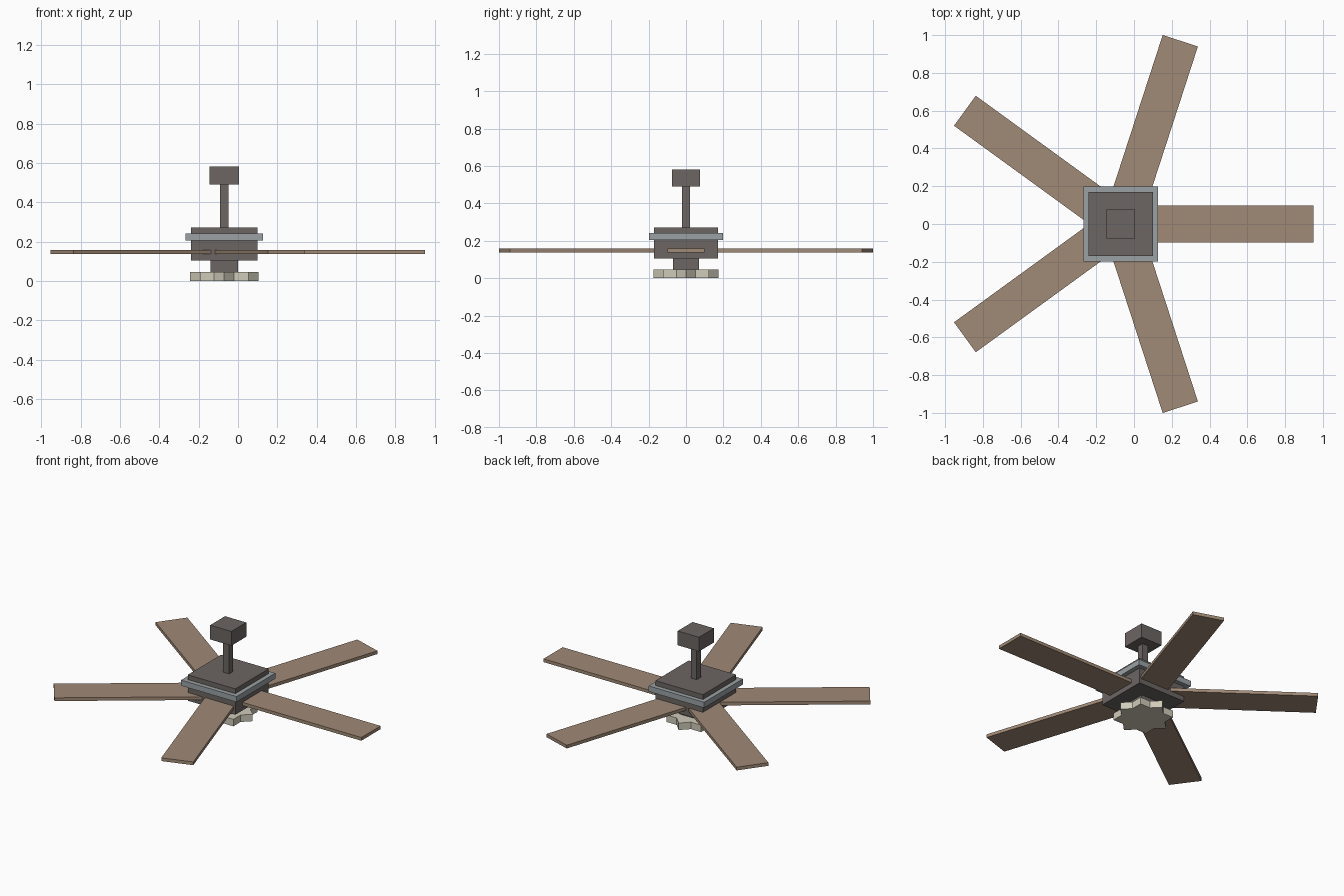
import bpy, bmesh, math
from mathutils import Matrix, Vector

if "Cube" in bpy.data.objects:
    bpy.data.objects.remove(bpy.data.objects["Cube"])

CX = -0.07  # hub axis


def material(name, rgb):
    m = bpy.data.materials.new(name)
    lin = [((c / 255 + 0.055) / 1.055) ** 2.4 for c in rgb]
    m.diffuse_color = (*lin, 1)
    m.use_nodes = True
    m.node_tree.nodes["Principled BSDF"].inputs["Base Color"].default_value = m.diffuse_color
    return m


wood = material("brown_wood", (160, 138, 118))
metal = material("dark_metal", (108, 102, 99))
silver = material("silver_trim", (155, 162, 165))
glass = material("cream_glass", (208, 203, 185))


def add_prism(name, outline, z0, z1, mat):
    """Extrude a flat outline around the hub axis from z0 to z1."""
    bm = bmesh.new()
    face = bm.faces.new([bm.verts.new((x, y, z0)) for x, y in outline])
    ext = bmesh.ops.extrude_face_region(bm, geom=[face])
    top = [v for v in ext["geom"] if isinstance(v, bmesh.types.BMVert)]
    bmesh.ops.translate(bm, vec=(0, 0, z1 - z0), verts=top)
    bmesh.ops.recalc_face_normals(bm, faces=bm.faces)
    me = bpy.data.meshes.new(name)
    bm.to_mesh(me)
    bm.free()
    me.materials.append(mat)
    ob = bpy.data.objects.new(name, me)
    ob.location.x = CX
    bpy.context.collection.objects.link(ob)
    return ob


def rect(x0, x1, h):
    return [(x0, -h), (x1, -h), (x1, h), (x0, h)]


# Square stacked parts of the mount and motor: half width, bottom, top
for name, h, z0, z1, mat in (
    ("ceiling_mount", 0.076, 0.49, 0.582, metal),
    ("down_rod", 0.021, 0.265, 0.495, metal),
    ("motor_housing", 0.17, 0.105, 0.272, metal),
    ("motor_trim", 0.198, 0.205, 0.241, silver),
    ("light_neck", 0.069, 0.04, 0.11, metal),
):
    add_prism(name, rect(-h, h, h), z0, z1, mat)

# Eight-pointed light shade
star = []
for i in range(16):
    r = 0.175 if i % 2 == 0 else 0.133
    a = math.radians(22.5 * i)
    star.append((r * math.cos(a), r * math.sin(a)))
add_prism("light_shade", star, 0.0, 0.045, glass)

# Five blades
for i in range(5):
    blade = add_prism(f"blade_{i + 1}", rect(0.1, 1.02, 0.098), 0.137, 0.158, wood)
    blade.rotation_euler.z = math.radians(72 * i)
